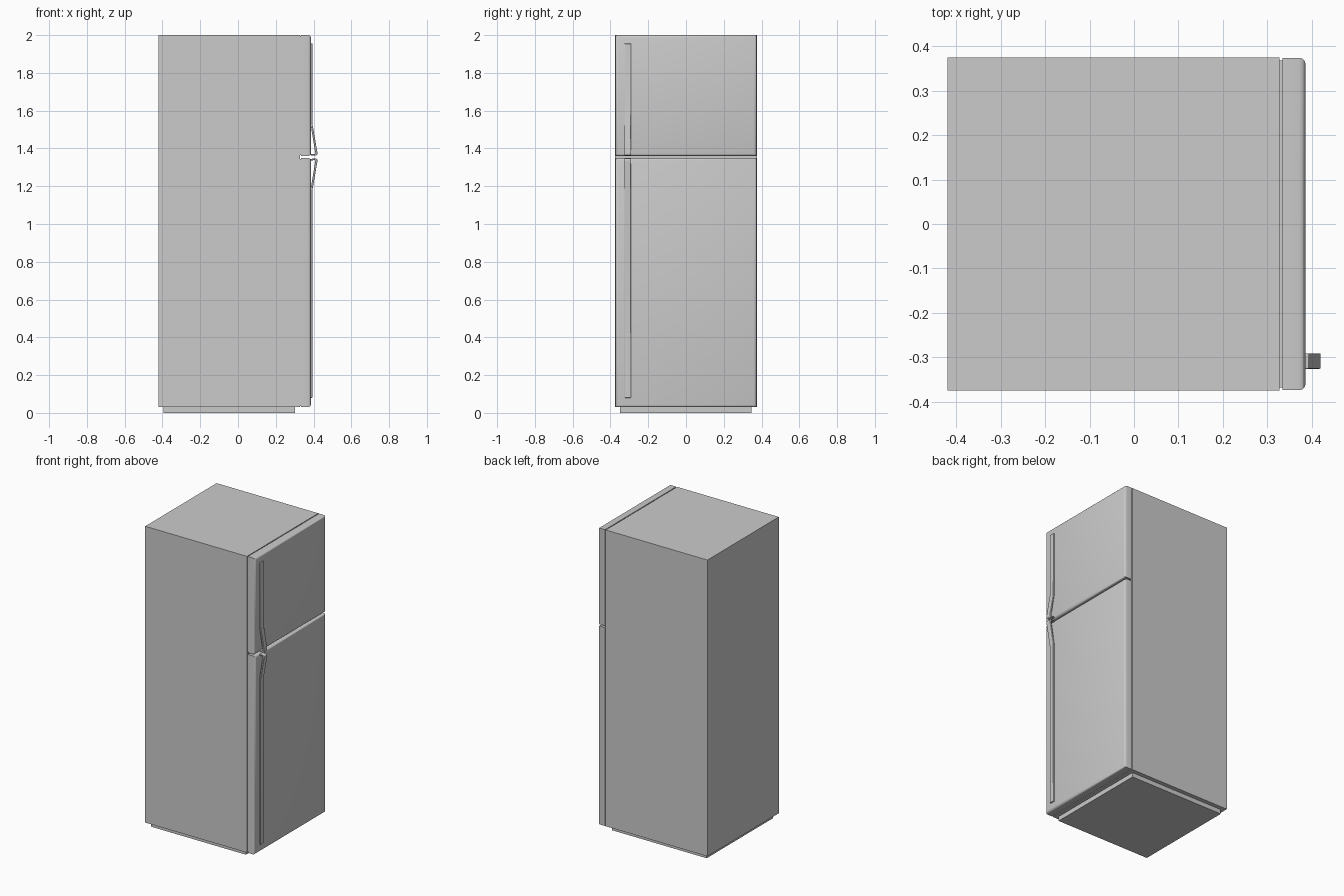
import bpy, bmesh, math

if "Cube" in bpy.data.objects:
    bpy.data.objects.remove(bpy.data.objects["Cube"])


def finish(name, bm):
    bmesh.ops.recalc_face_normals(bm, faces=bm.faces)
    mesh = bpy.data.meshes.new(name)
    bm.to_mesh(mesh)
    bm.free()
    ob = bpy.data.objects.new(name, mesh)
    bpy.context.collection.objects.link(ob)
    return ob


def smooth(ob):
    bpy.ops.object.select_all(action='DESELECT')
    ob.select_set(True)
    bpy.context.view_layer.objects.active = ob
    bpy.ops.object.shade_smooth_by_angle(angle=math.radians(50))


def box_bm(x0, x1, y0, y1, z0, z1):
    bm = bmesh.new()
    bmesh.ops.create_cube(bm, size=1)
    for v in bm.verts:
        v.co.x = x1 if v.co.x > 0 else x0
        v.co.y = y1 if v.co.y > 0 else y0
        v.co.z = z1 if v.co.z > 0 else z0
    return bm


def door(name, z0, z1):
    # slab with its front rim rounded over
    bm = box_bm(0.334, 0.386, -0.374, 0.374, z0, z1)
    rim = [e for e in bm.edges if all(v.co.x > 0.38 for v in e.verts)]
    bmesh.ops.bevel(bm, geom=rim, offset=0.014, segments=3, profile=0.5,
                    affect='EDGES')
    smooth(finish(name, bm))


def handle(name, far, bend, near, foot):
    # side profile in x-z: flat strip on the door, flaring out to a return foot
    s = 1 if far > near else -1
    profile = [(0.384, far), (0.394, far), (0.394, bend), (0.420, near + s * 0.018),
               (0.420, near + s * 0.006), (0.414, near), (0.384, foot),
               (0.384, foot + s * 0.008), (0.409, near + s * 0.009),
               (0.409, near + s * 0.016), (0.384, bend)]
    bm = bmesh.new()
    face = bm.faces.new([bm.verts.new((x, -0.326, z)) for x, z in profile])
    ext = bmesh.ops.extrude_face_region(bm, geom=[face])
    for v in ext['geom']:
        if isinstance(v, bmesh.types.BMVert):
            v.co.y += 0.035
    ob = finish(name, bm)
    bev = ob.modifiers.new("soft_edges", 'BEVEL')
    bev.width = 0.0025
    bev.segments = 2
    bev.limit_method = 'ANGLE'
    bev.angle_limit = math.radians(40)
    smooth(ob)


# cabinet and recessed plinth
finish("cabinet", box_bm(-0.42, 0.328, -0.375, 0.375, 0.03, 2.0))
finish("plinth", box_bm(-0.395, 0.303, -0.35, 0.347, 0.0, 0.03))

# doors with a slim seal behind each
for label, z0, z1 in (("fridge", 0.03, 1.349), ("freezer", 1.36, 2.0)):
    door(label + "_door", z0, z1)
    finish(label + "_seal",
           box_bm(0.328, 0.334, -0.368, 0.368, z0 + 0.006, z1 - 0.006))

# handles meeting at the split between the doors
handle("freezer_handle", 1.955, 1.53, 1.362, 1.364)
handle("fridge_handle", 0.08, 1.18, 1.347, 1.345)
